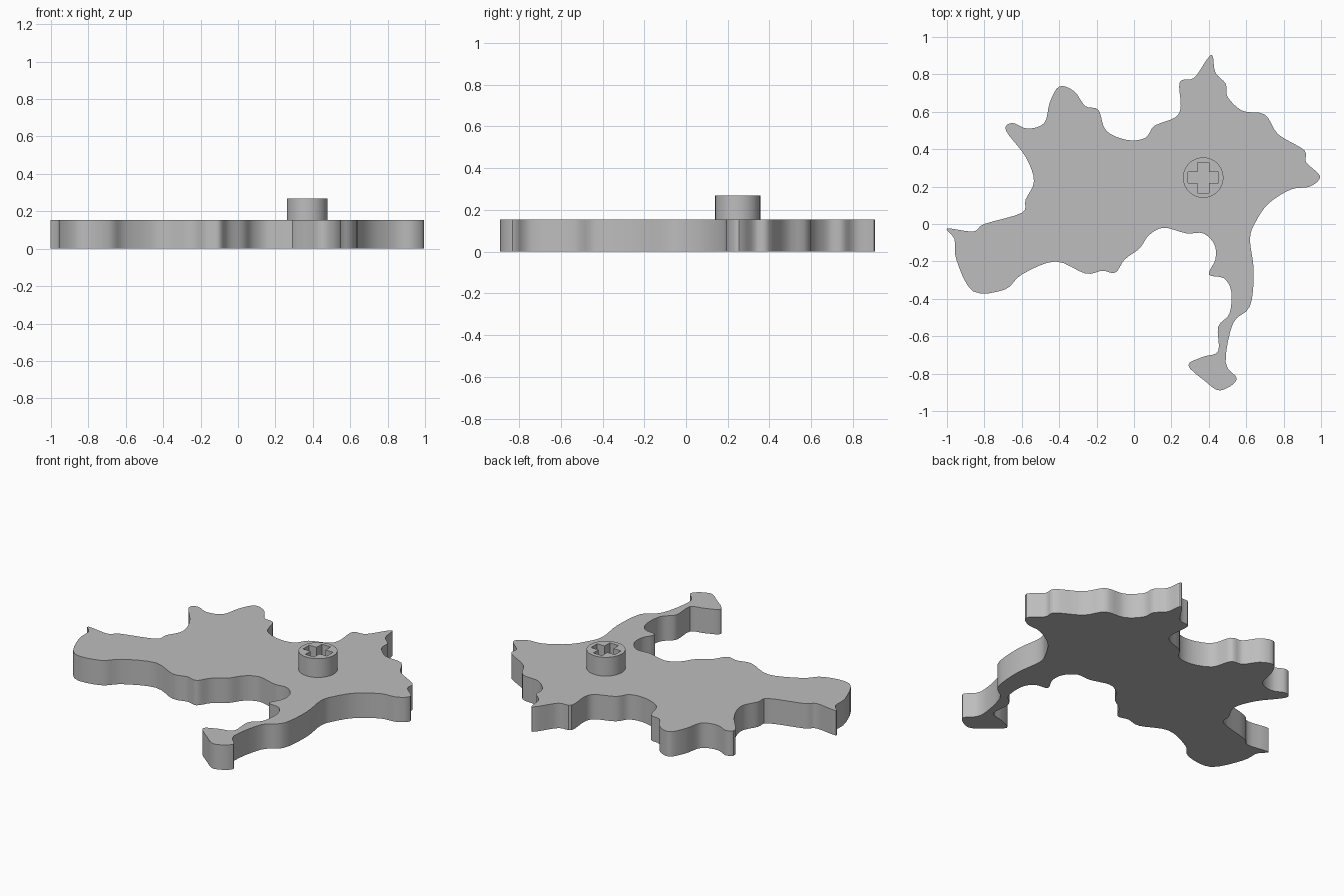
import bpy, math
from mathutils import Vector

if "Cube" in bpy.data.objects:
    bpy.data.objects.remove(bpy.data.objects["Cube"])

PLATE_H, STUD_TOP = 0.153, 0.268

gray = bpy.data.materials.new("plain_gray")
gray.diffuse_color = (0.51, 0.51, 0.51, 1)
gray.use_nodes = True
gray.node_tree.nodes["Principled BSDF"].inputs["Base Color"].default_value = gray.diffuse_color


def smooth_loop(points, steps=4):
    """Closed Catmull-Rom curve through the points."""
    pts = [Vector(p) for p in points]
    n, out = len(pts), []
    for i in range(n):
        a, b, c, d = (pts[(i + k) % n] for k in (-1, 0, 1, 2))
        for s in range(steps):
            t = s / steps
            out.append(0.5 * (2 * b + (c - a) * t + (2 * a - 5 * b + 4 * c - d) * t * t
                              + (3 * b - a - 3 * c + d) * t ** 3))
    return out


def slab(name, loops, z0, z1, location=(0, 0)):
    """Filled 2D profile (inner loops become holes) extruded from z0 to z1."""
    curve = bpy.data.curves.new(name + "_profile", 'CURVE')
    curve.dimensions = '2D'
    curve.fill_mode = 'BOTH'
    curve.extrude = (z1 - z0) / 2
    for loop in loops:
        spline = curve.splines.new('POLY')
        spline.points.add(len(loop) - 1)
        for p, co in zip(spline.points, loop):
            p.co = (co[0], co[1], 0, 1)
        spline.use_cyclic_u = True
    obj = bpy.data.objects.new(name, curve)
    obj.location = (*location, (z0 + z1) / 2)
    bpy.context.collection.objects.link(obj)
    bpy.ops.object.select_all(action='DESELECT')
    obj.select_set(True)
    bpy.context.view_layer.objects.active = obj
    bpy.ops.object.convert(target='MESH')
    obj = bpy.context.object
    obj.data.materials.clear()
    obj.data.materials.append(gray)
    # weld caps to walls, then keep the rims sharp
    bpy.ops.object.mode_set(mode='EDIT')
    bpy.ops.mesh.select_all(action='SELECT')
    bpy.ops.mesh.remove_doubles(threshold=0.0002)
    bpy.ops.mesh.normals_make_consistent(inside=False)
    bpy.ops.object.mode_set(mode='OBJECT')
    bpy.ops.object.shade_smooth_by_angle(angle=math.radians(35))
    return obj


# Plate outline, clockwise from the top tip
outline = [
    (0.42, 0.9), (0.435, 0.81), (0.49, 0.75), (0.5, 0.68), (0.58, 0.605), (0.7, 0.585),
    (0.77, 0.48), (0.91, 0.395), (0.92, 0.33), (0.995, 0.255), (0.94, 0.2), (0.84, 0.185),
    (0.72, 0.11), (0.65, 0.01), (0.62, -0.08), (0.64, -0.25), (0.62, -0.44), (0.53, -0.53),
    (0.49, -0.74), (0.55, -0.83), (0.46, -0.89), (0.38, -0.84), (0.29, -0.755), (0.37, -0.71),
    (0.45, -0.68), (0.45, -0.55), (0.51, -0.48), (0.52, -0.36), (0.48, -0.29), (0.4, -0.27),
    (0.435, -0.19), (0.43, -0.11), (0.37, -0.05), (0.28, -0.05), (0.16, -0.02), (0.08, -0.06),
    (0.03, -0.13), (-0.05, -0.19), (-0.1, -0.26), (-0.17, -0.25), (-0.26, -0.265),
    (-0.42, -0.2), (-0.6, -0.27), (-0.69, -0.35), (-0.86, -0.36), (-0.95, -0.19),
    (-0.96, -0.08), (-1.0, -0.025), (-0.86, -0.04), (-0.8, 0.0), (-0.6, 0.06), (-0.58, 0.13),
    (-0.535, 0.23), (-0.58, 0.36), (-0.685, 0.5), (-0.65, 0.54), (-0.57, 0.51), (-0.48, 0.54),
    (-0.45, 0.65), (-0.4, 0.735), (-0.32, 0.71), (-0.26, 0.63), (-0.19, 0.61), (-0.15, 0.5),
    (-0.04, 0.45), (0.06, 0.46), (0.11, 0.525), (0.22, 0.57), (0.25, 0.63), (0.245, 0.76),
    (0.32, 0.78), (0.39, 0.88),
]
slab("region_plate", [smooth_loop(outline)], 0, PLATE_H)

# Round stud with a cross-shaped socket
circle = [(0.108 * math.cos(a), 0.108 * math.sin(a))
          for a in (2 * math.pi * i / 64 for i in range(64))]
w, r = 0.03, 0.081
arm = [(r, -w), (r, w), (w, w)]
cross = []
for q in range(4):
    for x, y in arm:
        for _ in range(q):
            x, y = -y, x
        cross.append((x, y))
slab("cross_socket_stud", [circle, cross], PLATE_H, STUD_TOP, (0.37, 0.248))
